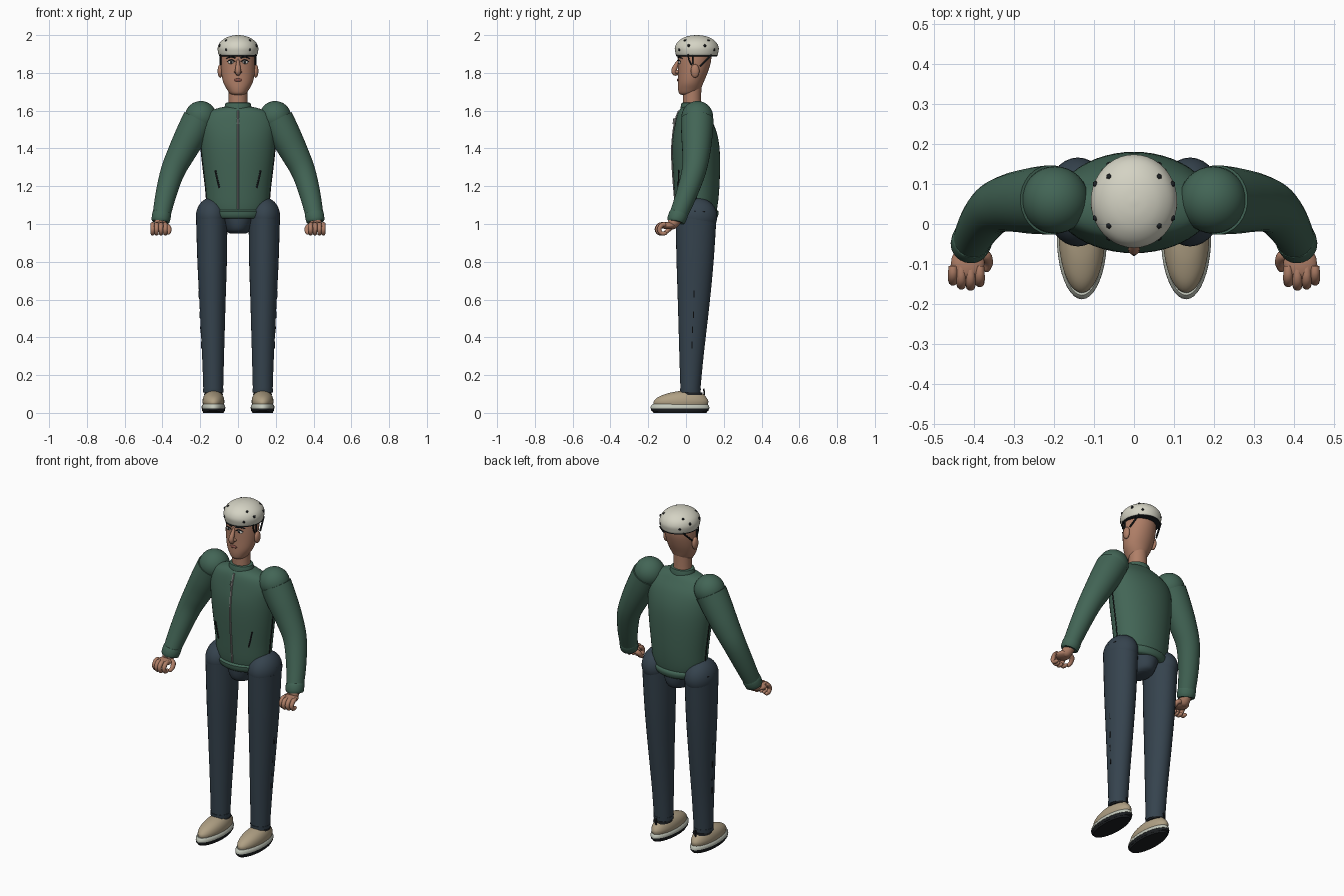
import bpy, bmesh, math
from mathutils import Vector, Quaternion


def colour(name, r, g, b):
    m = bpy.data.materials.new(name)
    m.diffuse_color = (r, g, b, 1)
    return m


GREEN = colour("jacket green", 0.055, 0.13, 0.092)
NAVY = colour("trouser navy", 0.036, 0.056, 0.076)
SKIN = colour("skin", 0.43, 0.21, 0.135)
CREAM = colour("helmet cream", 0.66, 0.65, 0.55)
TAN = colour("shoe tan", 0.43, 0.35, 0.23)
SOLE = colour("sole pale", 0.55, 0.58, 0.50)
BLACK = colour("black", 0.012, 0.014, 0.016)
GREY = colour("zip grey", 0.27, 0.27, 0.26)
WHITE = colour("eye white", 0.75, 0.75, 0.70)
LIP = colour("lip", 0.26, 0.09, 0.07)


def finish(name, bm, mat):
    bmesh.ops.recalc_face_normals(bm, faces=bm.faces)
    me = bpy.data.meshes.new(name)
    bm.to_mesh(me)
    bm.free()
    ob = bpy.data.objects.new(name, me)
    bpy.context.collection.objects.link(ob)
    me.materials.append(mat)
    bpy.ops.object.select_all(action='DESELECT')
    ob.select_set(True)
    bpy.context.view_layer.objects.active = ob
    bpy.ops.object.shade_smooth_by_angle(angle=math.radians(45))
    return ob


def smooth_rows(rows, steps):
    """Catmull-Rom interpolation through rows of numbers."""
    out = []
    for i in range(len(rows) - 1):
        a, b, c, d = rows[max(i - 1, 0)], rows[i], rows[i + 1], rows[min(i + 2, len(rows) - 1)]
        for k in range(steps):
            t = k / steps
            out.append([0.5 * (2 * q + (r - p) * t + (2 * p - 5 * q + 4 * r - s) * t * t
                               + (3 * q - p - 3 * r + s) * t ** 3) for p, q, r, s in zip(a, b, c, d)])
    return out + [list(rows[-1])]


def skin_rings(name, rings, mat):
    bm = bmesh.new()
    vs = [[bm.verts.new(p) for p in ring] for ring in rings]
    n = len(rings[0])
    for a, b in zip(vs, vs[1:]):
        for i in range(n):
            bm.faces.new((a[i], a[(i + 1) % n], b[(i + 1) % n], b[i]))
    bm.faces.new(vs[0])
    bm.faces.new(vs[-1])
    return finish(name, bm, mat)


def loft(name, rows, mat, n=32, steps=4):
    """Stacked ellipses: rows of (x, y, z, rx, ry)."""
    ang = [2 * math.pi * i / n for i in range(n)]
    return skin_rings(name, [[(x + rx * math.cos(t), y + ry * math.sin(t), z) for t in ang]
                             for x, y, z, rx, ry in smooth_rows(rows, steps)], mat)


def tube(name, rows, mat, n=8, steps=3):
    """Round tube along a path: rows of (x, y, z, radius)."""
    rows = smooth_rows(rows, steps)
    pts = [Vector(r[:3]) for r in rows]
    last, q, rings = Vector((0, 0, 1)), Quaternion(), []
    for i, p in enumerate(pts):
        t = (pts[min(i + 1, len(pts) - 1)] - pts[max(i - 1, 0)]).normalized()
        q = last.rotation_difference(t) @ q
        last = t
        rings.append([p + q @ Vector((math.cos(2 * math.pi * k / n), math.sin(2 * math.pi * k / n), 0))
                      * max(rows[i][3], 0.0005) for k in range(n)])
    return skin_rings(name, rings, mat)


def ball(name, c, r, mat, u=24, v=14):
    bm = bmesh.new()
    bmesh.ops.create_uvsphere(bm, u_segments=u, v_segments=v, radius=1)
    bmesh.ops.scale(bm, vec=r, verts=bm.verts)
    bmesh.ops.translate(bm, vec=c, verts=bm.verts)
    return finish(name, bm, mat)


# Jacket body
TORSO = [(0, .055, 1.03, .13, .095), (0, .056, 1.09, .16, .11), (0, .057, 1.2, .172, .12),
         (0, .054, 1.35, .19, .126), (0, .05, 1.45, .198, .121), (0, .044, 1.53, .197, .102),
         (0, .034, 1.585, .165, .078), (0, .032, 1.612, .11, .06), (0, .032, 1.622, .06, .045)]
loft("jacket_body", TORSO, GREEN, 48)
FINE = smooth_rows(TORSO, 10)


def on_torso(x, z, lift=.002):
    _, y, _, rx, ry = min(FINE, key=lambda r: abs(r[2] - z))
    return y - ry * math.sqrt(max(0, 1 - (x / rx) ** 2)) - lift


loft("jacket_hem", [(0, .055, 1.03, .135, .105), (0, .055, 1.04, .146, .114),
                    (0, .055, 1.065, .156, .118), (0, .056, 1.075, .15, .105)], GREEN, 48, 2)
loft("jacket_collar", [(0, .032, 1.6, .074, .062), (0, .032, 1.62, .071, .06),
                       (0, .032, 1.64, .066, .056), (0, .032, 1.642, .055, .046)], GREEN, 32, 2)
tube("zip", [(0, on_torso(0, z, .001), z, .006) for z in (1.08, 1.2, 1.3, 1.4, 1.5, 1.56, 1.6)], GREY, 6, 4)
tube("zip_pull", [(0, on_torso(0, 1.55, .007), 1.56, .006), (0, on_torso(0, 1.53, .007), 1.53, .006)], GREY)

# Pelvis
loft("pelvis", [(0, .055, .95, .045, .055), (0, .055, .965, .06, .085),
                (0, .055, 1.0, .075, .1), (0, .055, 1.06, .1, .105)], NAVY)

# Neck and head
loft("neck", [(0, .035, 1.58, .052, .05), (0, .032, 1.64, .05, .048), (0, .032, 1.74, .05, .05)], SKIN)
loft("head", [(0, .01, 1.682, .02, .025), (0, .012, 1.69, .042, .047), (0, .018, 1.715, .06, .06),
              (0, .025, 1.75, .078, .068), (0, .036, 1.8, .088, .078), (0, .045, 1.86, .091, .087),
              (0, .048, 1.92, .088, .088)], SKIN, 36)
tube("nose", [(0, -.035, 1.873, .005), (0, -.05, 1.845, .011), (0, -.063, 1.815, .015),
              (0, -.058, 1.797, .013), (0, -.04, 1.793, .004)], SKIN, 12)
ball("nose_base", (0, -.047, 1.805), (.021, .014, .011), SKIN, 14, 8)
ball("mouth", (0, -.042, 1.762), (.023, .006, .008), LIP, 14, 8)

# Helmet
loft("helmet", [(0, .057, 1.89, .08, .09), (0, .057, 1.893, .099, .108), (0, .057, 1.91, .106, .114),
                (0, .057, 1.935, .107, .116), (0, .057, 1.962, .095, .103), (0, .057, 1.984, .068, .075),
                (0, .057, 1.996, .036, .04), (0, .057, 2.0, .006, .006)], CREAM, 40)
loft("helmet_rim", [(0, .057, 1.886, .092, .1), (0, .057, 1.889, .1, .109), (0, .057, 1.894, .1, .109)],
     BLACK, 40, 1)

for side, s in (("left", 1), ("right", -1)):
    # Face details and straps
    ball(side + "_eye", (s * .036, -.033, 1.857), (.018, .008, .010), WHITE, 16, 10)
    ball(side + "_pupil", (s * .035, -.040, 1.857), (.007, .003, .007), BLACK, 12, 8)
    tube(side + "_eyelid", [(s * .015, -.041, 1.86, .002), (s * .035, -.041, 1.869, .0035),
                            (s * .057, -.029, 1.86, .002)], BLACK, 6)
    tube(side + "_eyebrow", [(s * .013, -.042, 1.878, .003), (s * .036, -.038, 1.886, .005),
                             (s * .064, -.02, 1.876, .002)], BLACK, 6)
    ball(side + "_ear", (s * .094, .048, 1.81), (.014, .023, .036), SKIN, 16, 10)
    tube(side + "_front_strap", [(s * .091, .012, 1.9, .004), (s * .091, .015, 1.87, .004),
                                 (s * .09, .03, 1.84, .004)], BLACK, 6)
    tube(side + "_middle_strap", [(s * .094, .035, 1.9, .004), (s * .094, .035, 1.845, .004)], BLACK, 6)
    tube(side + "_rear_strap", [(s * .076, .135, 1.895, .005), (s * .093, .075, 1.835, .005)], BLACK, 6)
    for i, (x, y, z) in enumerate([(.062, .118, 1.97), (.062, -.004, 1.97), (.096, .015, 1.944),
                                   (.096, .1, 1.944), (.062, -.034, 1.922), (.062, .148, 1.922)]):
        ball(f"{side}_helmet_vent_{i}", (s * x, y, z), (.008, .008, .008), BLACK, 6, 4)

    # Jacket seams and pockets
    seam = [r for r in FINE if 1.1 < r[2] < 1.5][::4]
    tube(side + "_side_seam", [(s * (rx + .001), y, z, .003) for _, y, z, rx, ry in seam], BLACK, 6, 2)
    tube(side + "_pocket", [(s * x, on_torso(x, z, 0), z, .0055)
                            for x, z in ((.098, 1.19), (.109, 1.235), (.12, 1.285))], BLACK, 6)

    # Sleeves
    ball(side + "_shoulder", (s * .197, .06, 1.567), (.084, .084, .084), GREEN, 32, 18)
    tube(side + "_sleeve", [(s * .207, .06, 1.552, .087), (s * .25, .058, 1.47, .083),
                            (s * .30, .054, 1.375, .074), (s * .347, .04, 1.275, .064),
                            (s * .383, .0, 1.15, .055), (s * .409, -.05, 1.025, .046)], GREEN, 28, 5)
    tube(side + "_cuff", [(s * .402, -.037, 1.06, .047), (s * .404, -.04, 1.05, .0505),
                          (s * .41, -.053, 1.018, .0485), (s * .411, -.055, 1.012, .042)], GREEN, 28, 2)

    # Hands with curled fingers and thumb
    tube(side + "_wrist", [(s * .408, -.05, 1.03, .032), (s * .413, -.075, .998, .03),
                           (s * .414, -.09, .99, .015)], SKIN, 16)
    ball(side + "_palm", (s * .415, -.098, .992), (.042, .045, .019), SKIN, 20, 12)
    for i, (x, reach) in enumerate([(.385, -.146), (.408, -.155), (.431, -.152), (.452, -.142)]):
        tube(f"{side}_finger_{i}", [(s * x, -.105, .998, .011), (s * x, reach + .016, .996, .0125),
                                    (s * x, reach, .972, .012), (s * x, reach + .012, .951, .011),
                                    (s * x, reach + .034, .951, .010),
                                    (s * x, reach + .042, .953, .003)], SKIN, 10)
    tube(side + "_thumb", [(s * .392, -.075, .995, .014), (s * .37, -.08, .985, .014),
                           (s * .364, -.097, .965, .012), (s * .37, -.113, .952, .010),
                           (s * .373, -.118, .95, .003)], SKIN, 10)

    # Trousers
    ball(side + "_hip", (s * .14, .055, 1.04), (.083, .111, .1), NAVY, 32, 18)
    loft(side + "_trouser_leg", [(s * .139, .053, 1.03, .083, .108), (s * .137, .048, .8, .078, .098),
                                 (s * .135, .041, .58, .069, .084), (s * .132, .029, .3, .058, .064),
                                 (s * .131, .023, .11, .052, .052)], NAVY, 32, 5)
    loft(side + "_trouser_cuff", [(s * .131, .023, .108, .053, .054), (s * .131, .023, .13, .0545, .056)],
         NAVY, 32, 1)
    for i, z in enumerate((.36, .44, .52, .63)):
        tube(f"{side}_leg_seam_{i}", [(s * (.19 + (z - .3) * .047), .03 + (z - .3) * .04, z - .018, .003),
                                      (s * (.19 + (z - .3) * .05), .03 + (z - .3) * .04, z + .018, .003)],
             BLACK, 6, 1)
    tube(side + "_trouser_pocket", [(s * .216, .045, 1.068, .004), (s * .211, .1, 1.066, .004)], BLACK, 6)

    # Shoes
    loft(side + "_outsole", [(s * .13, -.032, .008, .058, .146), (s * .13, -.032, .012, .061, .152),
                             (s * .13, -.032, .026, .061, .153)], BLACK, 40, 1)
    loft(side + "_outsole_tread", [(s * .13, -.032, 0, .054, .14), (s * .13, -.032, .01, .058, .146)],
         BLACK, 40, 1)
    loft(side + "_midsole", [(s * .13, -.032, .024, .0625, .156), (s * .13, -.032, .036, .062, .154),
                             (s * .13, -.032, .046, .055, .146)], SOLE, 40, 2)
    loft(side + "_shoe_upper", [(s * .13, -.028, .04, .055, .142), (s * .13, -.026, .062, .058, .144),
                                (s * .13, -.02, .085, .053, .125), (s * .13, -.005, .104, .04, .09),
                                (s * .13, .01, .115, .02, .05)], TAN, 40)
    tube(side + "_heel_tab", [(s * .13, .092, .085, .005), (s * .13, .097, .105, .005),
                              (s * .13, .093, .128, .005)], BLACK, 6)
    loft(side + "_ankle_opening", [(s * .13, .03, .096, .05, .06), (s * .13, .03, .108, .047, .056)],
         BLACK, 28, 1)
